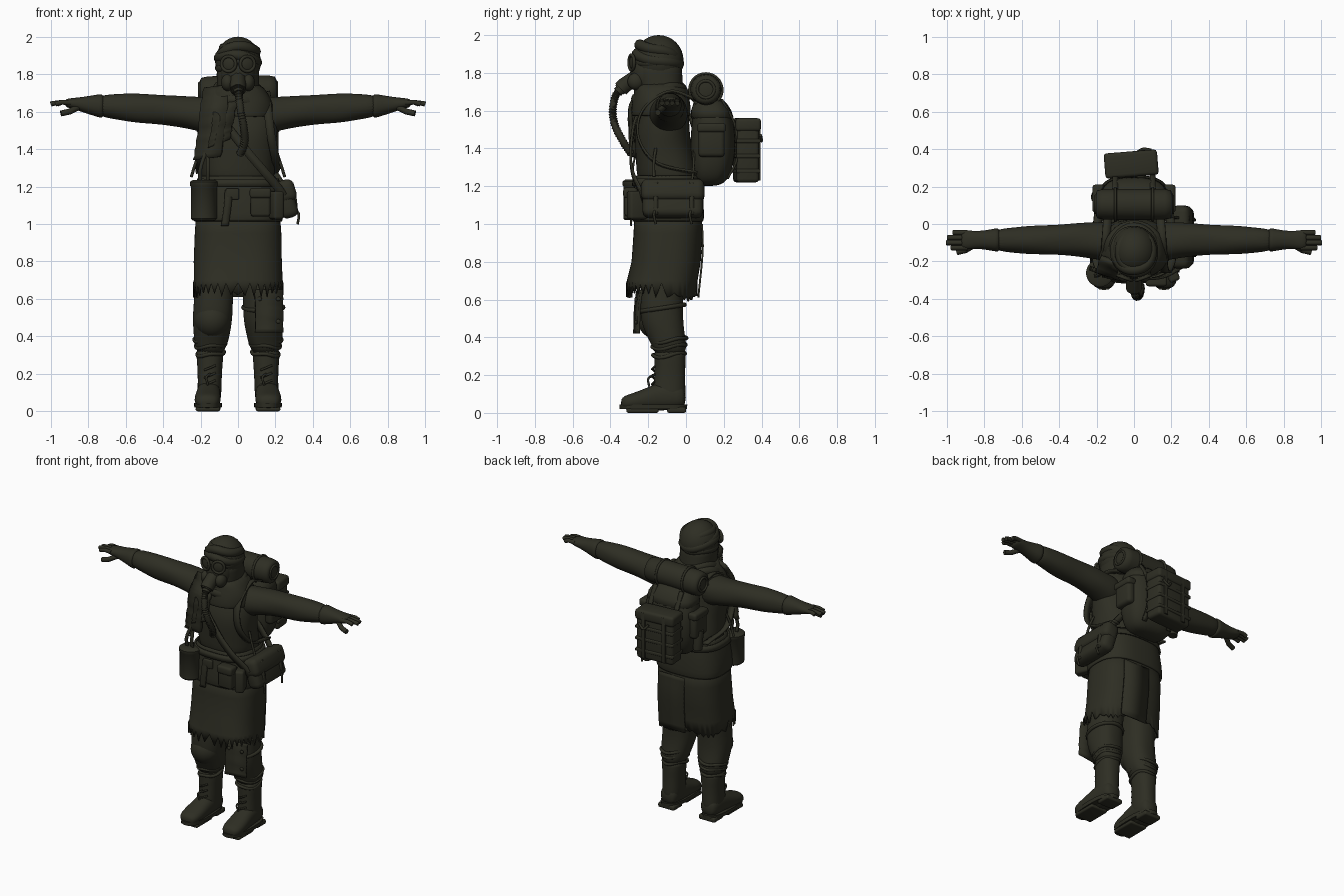
import bpy, bmesh, math, random
from mathutils import Vector, Matrix, Euler

random.seed(4)
mat = bpy.data.materials.new("dark olive cloth")
mat.diffuse_color = (0.027, 0.027, 0.017, 1)


def finish(name, bm, subsurf=0, solid=0, angle=0.7):
    bmesh.ops.recalc_face_normals(bm, faces=bm.faces)
    me = bpy.data.meshes.new(name)
    bm.to_mesh(me)
    bm.free()
    me.materials.append(mat)
    me.shade_smooth()
    ob = bpy.data.objects.new(name, me)
    bpy.context.collection.objects.link(ob)
    if solid:
        m = ob.modifiers.new("thick", 'SOLIDIFY')
        m.thickness, m.offset = solid, 0
    if subsurf:
        m = ob.modifiers.new("smooth", 'SUBSURF')
        m.levels = m.render_levels = subsurf
    else:
        me.set_sharp_from_angle(angle=angle)
    return ob


def loft(name, secs, axis='z', n=24, p=2.3, caps=(True, True), amp=0.0, subsurf=1, solid=0, hem=None):
    """Rings (t, a, b, ra, rb) along an axis; amp adds cloth folds, hem moves the last ring."""
    bm = bmesh.new()
    rings = []
    for k, (t, a, b, ra, rb) in enumerate(secs):
        ring = []
        for i in range(n):
            w = 2 * math.pi * i / n
            c, s = math.cos(w), math.sin(w)
            f = 1 + amp * (math.sin(3 * w + 2.1 * k) + 0.7 * math.sin(5 * w - 1.7 * k))
            u = a + ra * f * math.copysign(abs(c) ** (2 / p), c)
            v = b + rb * f * math.copysign(abs(s) ** (2 / p), s)
            tt = t + (hem(i, w) if hem and k == len(secs) - 1 else 0)
            ring.append(bm.verts.new({'z': (u, v, tt), 'x': (tt, u, v), 'y': (u, tt, v)}[axis]))
        rings.append(ring)
    for r, q in zip(rings, rings[1:]):
        for i in range(n):
            j = (i + 1) % n
            bm.faces.new((r[i], r[j], q[j], q[i]))
    for use, ring in zip(caps, (rings[0], rings[-1])):
        if use:
            bm.faces.new(ring)
    return finish(name, bm, subsurf, solid)


def spline(pts, k=6):
    P = [Vector(p) for p in pts]
    P = [2 * P[0] - P[1]] + P + [2 * P[-1] - P[-2]]
    out = []
    for a, b, c, d in zip(P, P[1:], P[2:], P[3:]):
        for i in range(k):
            t = i / k
            out.append(0.5 * (2 * b + (c - a) * t + (2 * a - 5 * b + 4 * c - d) * t * t + (3 * b - a - 3 * c + d) * t ** 3))
    return out + [P[-2]]


def tube(name, pts, r, cyclic=False, ribs=0.0):
    cu = bpy.data.curves.new(name, 'CURVE')
    cu.dimensions, cu.bevel_depth, cu.bevel_resolution, cu.use_fill_caps = '3D', r, 3, True
    sp = cu.splines.new('POLY')
    sp.points.add(len(pts) - 1)
    for i, p in enumerate(pts):
        sp.points[i].co = (*p, 1)
        sp.points[i].radius = 1 + ribs * (1 if i % 2 else -1)
    sp.use_cyclic_u = cyclic
    tmp = bpy.data.objects.new(name, cu)
    bpy.context.collection.objects.link(tmp)
    bm = bmesh.new()
    bm.from_mesh(bpy.data.meshes.new_from_object(tmp.evaluated_get(bpy.context.evaluated_depsgraph_get())))
    bpy.data.objects.remove(tmp)
    return finish(name, bm, angle=1.2)


def wrap(name, c, rx, ry, r, tilt=(0, 0, 0), wob=0.0):
    R = Euler(tilt).to_matrix()
    pts = []
    for i in range(40):
        w = math.tau * i / 40
        pts.append(Vector(c) + R @ Vector((rx * math.cos(w), ry * math.sin(w), wob * math.sin(3 * w))))
    return tube(name, pts, r, True)


def ribbon(name, pts, wdir, width, thick=0.01, ragged=0.0):
    bm = bmesh.new()
    h = Vector(wdir).normalized() * width / 2
    rows = [(bm.verts.new(p - h * (1 + random.uniform(-ragged, ragged))),
             bm.verts.new(p + h * (1 + random.uniform(-ragged, ragged)))) for p in spline(pts)]
    for a, b in zip(rows, rows[1:]):
        bm.faces.new((a[0], a[1], b[1], b[0]))
    return finish(name, bm, solid=thick)


def box(name, c, dims, rot=(0, 0, 0), bev=0.015):
    bm = bmesh.new()
    bmesh.ops.create_cube(bm, size=1)
    bmesh.ops.scale(bm, vec=dims, verts=bm.verts)
    bmesh.ops.bevel(bm, geom=bm.edges[:], offset=bev, segments=3, affect='EDGES', profile=0.5)
    bmesh.ops.transform(bm, matrix=Matrix.Translation(c) @ Euler(rot).to_matrix().to_4x4(), verts=bm.verts)
    return finish(name, bm)


def ball(name, c, dims, rot=(0, 0, 0)):
    bm = bmesh.new()
    bmesh.ops.create_uvsphere(bm, u_segments=28, v_segments=16, radius=1)
    bmesh.ops.scale(bm, vec=dims, verts=bm.verts)
    bmesh.ops.transform(bm, matrix=Matrix.Translation(c) @ Euler(rot).to_matrix().to_4x4(), verts=bm.verts)
    return finish(name, bm)


# Body, jacket and skirt
loft("jacket", [(1.18, 0, -.09, .2, .165), (1.3, 0, -.1, .195, .165), (1.4, 0, -.12, .2, .15), (1.5, 0, -.125, .215, .145),
                (1.6, 0, -.11, .21, .125), (1.67, 0, -.1, .17, .11), (1.74, 0, -.11, .1, .09)], amp=.012, subsurf=2)
loft("jacket_hem", [(1.26, 0, -.095, .195, .165), (1.2, 0, -.095, .215, .175), (1.1, 0, -.095, .232, .184), (1.01, 0, -.095, .235, .187)],
     n=36, p=2.7, amp=.008, caps=(False, False), solid=.012)
loft("belt", [(1.24, 0, -.095, .212, .18), (1.2, 0, -.095, .225, .186)], n=40, p=2.6, caps=(False, False), solid=.012, subsurf=0)
loft("skirt", [(1.1, 0, -.095, .215, .17), (.95, 0, -.095, .226, .178), (.8, 0, -.105, .23, .178), (.7, 0, -.125, .232, .182), (.66, 0, -.13, .236, .184)],
     n=72, p=2.7, amp=.008, caps=(False, False), solid=.01, subsurf=0,
     hem=lambda i, w: (random.uniform(-.055, -.025) if i % 2 else .025) if math.sin(w) < .1 else -.04 + .03 * math.cos(w * 4) * (i % 2))
ribbon("skirt_back_panel", [(.05, .085, 1.0), (.055, .088, .85), (.06, .065, .61)], (1, 0, 0), .2)

for s in (-1, 1):
    side = "left" if s > 0 else "right"
    # Legs and boots
    loft(side + "_trouser_leg", [(.98, s * .11, -.1, .1, .11), (.62, s * .13, -.13, .103, .115), (.5, s * .135, -.13, .108, .114), (.42, s * .14, -.11, .098, .104),
                                 (.36, s * .145, -.09, .09, .093), (.3, s * .15, -.085, .066, .08)], amp=.015, subsurf=2)
    loft(side + "_boot_shaft", [(.33, s * .15, -.085, .076, .087), (.31, s * .15, -.085, .073, .084), (.2, s * .15, -.085, .064, .08), (.12, s * .152, -.09, .064, .088),
                                (.03, s * .155, -.09, .065, .09)], amp=.008)
    loft(side + "_boot_foot", [(.0, s * .155, .08, .05, .05), (-.04, s * .155, .09, .062, .07), (-.13, s * .156, .09, .065, .08), (-.2, s * .16, .075, .068, .06),
                               (-.28, s * .163, .06, .072, .045), (-.325, s * .163, .055, .06, .037), (-.345, s * .163, .05, .035, .022)], 'y')
    loft(side + "_sole", [(.02, s * .16, -.173, .073, .178), (.045, s * .16, -.173, .075, .18)], p=2.6, subsurf=0)
    box(side + "_heel", (s * .157, -.05, .016), (.125, .1, .032), bev=.01)
    box(side + "_tread", (s * .161, -.23, .012), (.13, .17, .024), bev=.01)
    for k, z in enumerate((.39, .355, .31)):
        wrap(side + "_shin_wrap", (s * .146, -.09, z), .088 - .008 * k, .093 - .004 * k, .01, (.12, .1 * s, 0), .006)
    for z in (.14, .18, .22):
        tube(side + "_boot_lace", [(s * .15 - .03, -.165, z), (s * .15, -.18, z + .012), (s * .15 + .03, -.165, z + .025)], .006)
    tube(side + "_lace_end", spline([(s * .15, -.175, .2), (s * .15 - .02, -.2, .18), (s * .15 - .01, -.195, .14)]), .006)
    # Arms, gloves and fingers
    arm = [(.08, -.1, 1.57, .11, .11), (.2, -.09, 1.585, .1, .092), (.3, -.082, 1.6, .09, .085), (.42, -.085, 1.612, .078, .078),
           (.55, -.086, 1.618, .078, .08), (.66, -.085, 1.627, .066, .067), (.76, -.085, 1.632, .055, .055)]
    loft(side + "_sleeve", [(s * a[0], *a[1:]) for a in arm], 'x', amp=.022, p=2.1, subsurf=2)
    glove = [(.715, -.085, 1.63, .065, .066), (.735, -.085, 1.63, .063, .064), (.8, -.085, 1.635, .05, .048), (.85, -.085, 1.64, .047, .036), (.9, -.085, 1.645, .053, .026), (.925, -.086, 1.646, .045, .02)]
    loft(side + "_glove", [(s * a[0], *a[1:]) for a in glove], 'x', p=2.2, amp=.01)
    for k, tip in enumerate((.975, 1.0, .995, .965)):
        y = -.127 + .027 * k
        tube(side + "_finger", [(s * .89, y, 1.647), (s * .94, y, 1.65), (s * (tip - .008), y, 1.643), (s * tip, y, 1.64)], .0135)
    tube(side + "_thumb", [(s * .85, -.11, 1.625), (s * .9, -.14, 1.6), (s * .945, -.15, 1.59)], .016)
    # Pack shoulder straps and loose ends
    ribbon(side + "_pack_strap", [(s * .14, .05, 1.66), (s * .15, -.09, 1.7), (s * .16, -.23, 1.6), (s * .18, -.25, 1.45), (s * .205, -.15, 1.32), (s * .19, .06, 1.27)], (1, 0, .2 * s), .045, .012)
    tube(side + "_strap_end", spline([(s * .2, -.16, 1.4), (s * .225, -.17, 1.33), (s * .25, -.17, 1.25)]), .008)
    # Mask eyepieces
    wrap(side + "_eye_rim", (s * .05, -.288, 1.855), .04, .04, .009, (math.pi / 2, 0, s * .35))
    ball(side + "_eye_lens", (s * .05, -.282, 1.855), (.038, .012, .038), (0, 0, s * .35))
    ball(side + "_mask_cheek", (s * .055, -.265, 1.755), (.035, .045, .045))

# Head, mask and hose
ball("cap", (0, -.145, 1.865), (.122, .132, .135))
loft("hood", [(1.64, 0, -.12, .13, .12), (1.72, 0, -.135, .112, .12), (1.8, 0, -.145, .115, .125), (1.88, 0, -.145, .115, .125)], amp=.01)
ball("mask_face", (0, -.2, 1.8), (.095, .095, .13))
for i, (z, rx, ry, r, t, wob) in enumerate([(1.875, .1, .112, .03, -.2, .004), (1.91, .094, .104, .029, -.32, .006), (1.93, .078, .09, .026, -.1, .005), (1.845, .1, .11, .024, -.05, .006)]):
    wrap("head_wrap", (0, -.148, z), rx, ry, r, (t, .12 * (-1) ** i, 0), wob)
tube("mask_snout", [(0, -.25, 1.785), (0, -.325, 1.735), (0, -.345, 1.715)], .043)
tube("snout_cap", [(0, -.33, 1.73), (0, -.352, 1.71)], .034)
hose = spline([(0, -.335, 1.725), (.005, -.372, 1.68), (.015, -.388, 1.6), (.03, -.375, 1.52), (.035, -.335, 1.44), (.01, -.29, 1.37)], 12)
tube("breathing_hose", hose, .02, ribs=.13)
tube("hose_fitting", [hose[1], hose[8]], .027)

# Scarf and its hanging end
loft("scarf_mantle", [(1.75, 0, -.14, .115, .115), (1.7, 0, -.135, .15, .135), (1.64, 0, -.13, .185, .148), (1.57, 0, -.13, .2, .152)], amp=.03, caps=(True, False), solid=.015, subsurf=2)
for z, rx, ry, r, t in [(1.71, .105, .11, .032, .12), (1.675, .13, .122, .034, .2), (1.64, .15, .125, .03, .28)]:
    wrap("scarf_roll", (0, -.135, z), rx, ry, r, (t, .08, 0), .012)
ribbon("scarf_end", [(-.11, -.2, 1.73), (-.125, -.265, 1.62), (-.14, -.27, 1.5), (-.165, -.26, 1.35)], (1, -.35, .12), .15, .025, .06)
ribbon("scarf_end_inner", [(-.06, -.24, 1.68), (-.07, -.287, 1.6), (-.09, -.285, 1.5), (-.1, -.28, 1.43)], (1, -.1, .4), .13, .02, .08)

# Belt gear: canister, pouches, buckle and satchel
loft("canister", [(1.02, -.182, -.262, .06, .06), (1.03, -.182, -.262, .07, .07), (1.2, -.182, -.262, .07, .07), (1.205, -.182, -.262, .074, .074), (1.225, -.182, -.262, .074, .074), (1.235, -.182, -.262, .06, .06)], p=2, n=32, subsurf=0)
for dx in (-.02, .02):
    ribbon("canister_strap", [(-.182 + dx, -.27, 1.23), (-.18 + dx, -.28, 1.3), (-.16, -.255, 1.42)], (1, 0, 0), .02)
box("pouch", (.12, -.29, 1.11), (.105, .07, .14))
box("pouch_flap", (.12, -.295, 1.165), (.115, .075, .055))
box("small_pouch", (.2, -.255, 1.1), (.06, .11, .15), (0, 0, .4))
box("buckle", (-.03, -.287, 1.16), (.07, .02, .06), bev=.007)
ribbon("belt_tongue", [(-.05, -.288, 1.18), (-.055, -.295, 1.1), (-.07, -.29, .99)], (1, 0, 0), .04)
lean = (0, -.3, 0)
box("satchel", (.255, -.07, 1.13), (.095, .32, .2), lean, .035)
box("satchel_flap", (.253, -.07, 1.175), (.108, .335, .12), lean, .035)
for y in (-.16, .03):
    ribbon("satchel_buckle_strap", [(.29, y, 1.22), (.308, y, 1.13), (.315, y, 1.05)], (0, 1, 0), .025, .012)
    tube("satchel_strap_end", spline([(.305, y, 1.08), (.325, y - .01, 1.05), (.318, y, 1.0)]), .007)
ribbon("satchel_strap", [(-.15, -.1, 1.69), (-.1, -.25, 1.58), (.03, -.29, 1.41), (.14, -.285, 1.28), (.23, -.24, 1.17), (.28, -.2, 1.06)], (.7, 0, .7), .045, .012)
ribbon("satchel_strap_back", [(-.15, -.02, 1.66), (0, .04, 1.5), (.17, .04, 1.3), (.24, .03, 1.2)], (.7, 0, .7), .04, .012)

# Knee patch and leg straps
ribbon("knee_patch", [(.165, -.245, .65), (.165, -.258, .55), (.165, -.262, .42)], (1, .15, 0), .15, .014, .04)
for x, z in ((.115, .47), (.215, .48), (.115, .6), (.215, .6)):
    ball("knee_rivet", (x, -.265, z), (.012, .008, .012))
wrap("thigh_strap", (.135, -.125, .555), .106, .118, .012, (.15, 0, 0))
ball("padded_knee", (-.137, -.155, .49), (.098, .1, .1))

# Backpack with bedroll, pockets and rear case
loft("backpack", [(1.2, 0, .12, .09, .05), (1.23, 0, .13, .15, .095), (1.34, 0, .14, .19, .122), (1.5, 0, .145, .188, .118), (1.61, 0, .135, .168, .1), (1.68, 0, .12, .11, .06)], p=2.7, amp=.008, subsurf=2)
loft("backpack_lid", [(1.53, 0, .14, .192, .125), (1.6, 0, .135, .178, .112), (1.68, 0, .12, .12, .07)], p=2.7, subsurf=1)
for s in (-1, 1):
    box("side_pocket", (s * .185, .135, 1.44), (.06, .14, .17), bev=.022)
    box("side_pocket_flap", (s * .188, .135, 1.51), (.068, .15, .05), bev=.016)
    wrap("roll_strap", (s * .1, .105, 1.71), .086, .086, .008, (0, math.pi / 2, 0))
    ribbon("lid_strap", [(s * .1, .19, 1.66), (s * .1, .26, 1.52), (s * .1, .27, 1.35), (s * .1, .22, 1.24)], (1, 0, 0), .03, .012)
    wrap("roll_end_coil", (s * .205, .105, 1.71 + s * .003), .045, .045, .008, (0, math.pi / 2, 0))
loft("bedroll", [(-.205, .105, 1.705, .07, .07), (-.195, .105, 1.705, .084, .084), (0, .105, 1.712, .083, .083), (.195, .105, 1.712, .084, .084), (.207, .105, 1.712, .07, .07)], 'x', p=2, n=28, amp=.01)
tube("hanging_flask", [(-.2, .14, 1.4), (-.2, .15, 1.33), (-.195, .15, 1.27)], .03)
turn = (0, 0, .08)
box("rear_case", (-.015, .318, 1.385), (.27, .12, .33), turn, .02)
box("rear_case_lid", (-.015, .32, 1.525), (.285, .135, .07), turn, .018)
for z in (1.28, 1.36, 1.44):
    box("case_ridge", (-.015, .32, z), (.278, .13, .022), turn, .006)
for x in (-.09, .06):
    box("case_strap", (x, .383 + x * .08, 1.39), (.03, .012, .32), turn, .004)
tube("case_handle", spline([(.02, .385, 1.47), (.05, .4, 1.44), (.09, .395, 1.47)]), .008)
